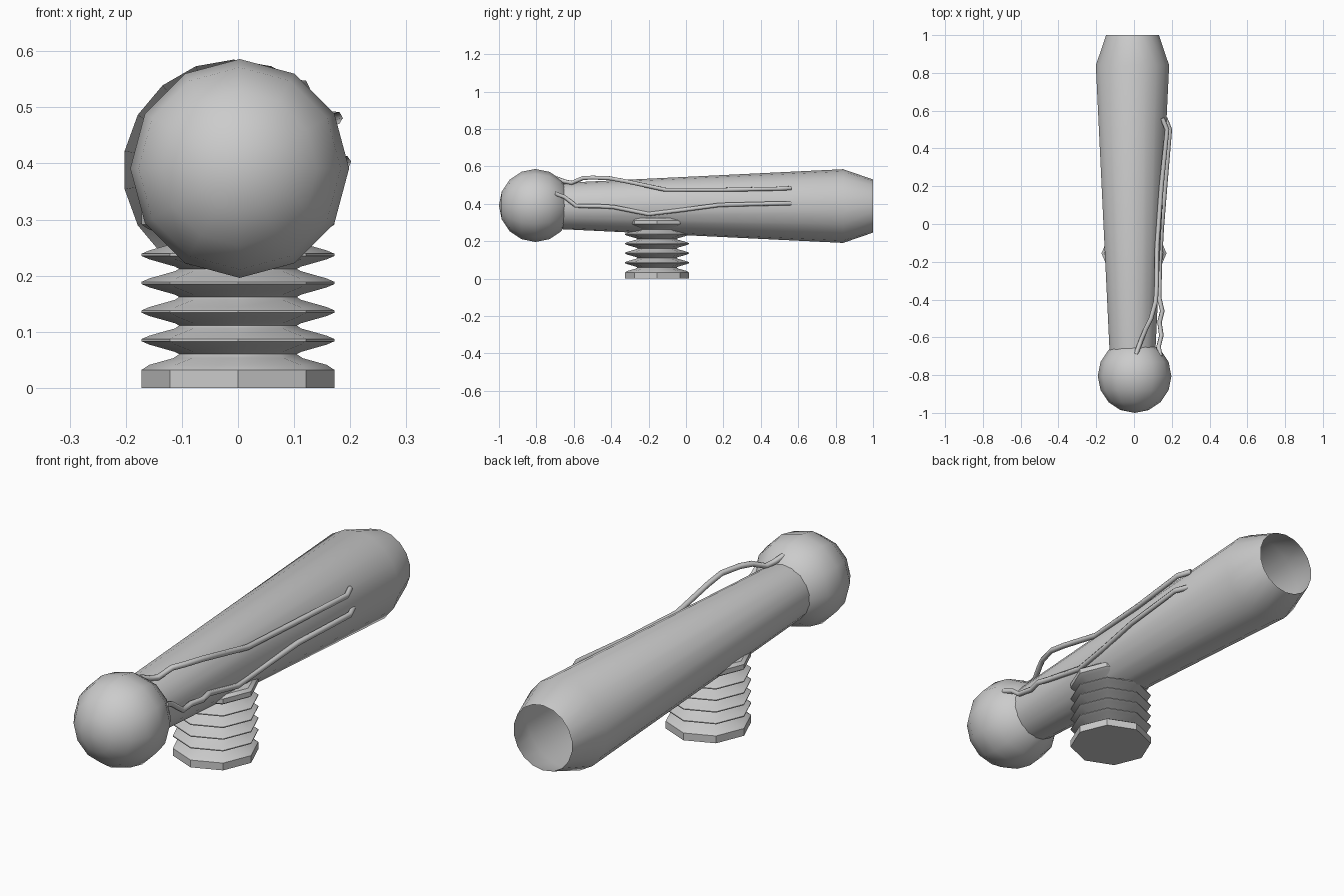
import bpy, bmesh, math
from mathutils import Matrix

if "Cube" in bpy.data.objects:
    bpy.data.objects.remove(bpy.data.objects["Cube"])


def finish(bm, name, angle=30):
    """Turn a bmesh into a named, smooth-by-angle object."""
    bmesh.ops.recalc_face_normals(bm, faces=bm.faces)
    me = bpy.data.meshes.new(name)
    bm.to_mesh(me)
    bm.free()
    ob = bpy.data.objects.new(name, me)
    bpy.context.collection.objects.link(ob)
    bpy.ops.object.select_all(action='DESELECT')
    ob.select_set(True)
    bpy.context.view_layer.objects.active = ob
    bpy.ops.object.shade_smooth_by_angle(angle=math.radians(angle))
    return ob


def lathe(name, profile, sides, matrix, cap_start=False, cap_end=False, angle=30):
    """Spin (radius, height) points about z, then place with the matrix."""
    bm = bmesh.new()
    rings = []
    for r, h in profile:
        rings.append([bm.verts.new((r * math.cos(a), r * math.sin(a), h))
                      for a in (2 * math.pi * i / sides + math.pi / 2 for i in range(sides))])
    for a, b in zip(rings, rings[1:]):
        for i in range(sides):
            j = (i + 1) % sides
            bm.faces.new((a[i], a[j], b[j], b[i]))
    if cap_start:
        bm.faces.new(rings[0])
    if cap_end:
        bm.faces.new(rings[-1])
    bm.transform(matrix)
    return finish(bm, name, angle)


# lathe z axis laid along +y, with ring vertices still starting at the top
along_y = Matrix(((1, 0, 0, 0), (0, 0, 1, 0), (0, 1, 0, 0), (0, 0, 0, 1)))

# Tapered barrel with an open narrowed end
lathe("barrel", [(0.122, -0.70), (0.197, 0.84), (0.142, 1.0)], 18,
      Matrix.Translation((-0.008, 0, 0.388)) @ along_y)

# Ball at the front
bm = bmesh.new()
bmesh.ops.create_uvsphere(bm, u_segments=12, v_segments=8, radius=0.195)
bm.transform(Matrix.Translation((0.003, -0.805, 0.391)) @ along_y)
finish(bm, "ball", 60)

# Bellows stand: octagonal base, four pleats, matching top collar
stand = [(0.172, 0.0), (0.172, 0.032), (0.158, 0.041), (0.115, 0.053)]
for z in (0.085, 0.136, 0.187, 0.237):
    stand += [(0.105, z - 0.025), (0.112, z - 0.021), (0.158, z - 0.008), (0.172, z - 0.002),
              (0.172, z + 0.002), (0.158, z + 0.008), (0.112, z + 0.021)]
stand += [(0.105, 0.262), (0.115, 0.270), (0.158, 0.282), (0.172, 0.291),
          (0.172, 0.312), (0.158, 0.323)]
lathe("bellows_stand", stand, 8, Matrix.Translation((0, -0.155, 0)), True, True, 40)

# Cables along the right side of the barrel
cables = {
    "upper_cable": [(0.01, -0.69, 0.535), (0.025, -0.65, 0.52), (0.04, -0.61, 0.512),
                    (0.065, -0.55, 0.538), (0.09, -0.50, 0.54), (0.115, -0.41, 0.537),
                    (0.12, -0.32, 0.52), (0.122, -0.11, 0.475), (0.145, 0.2, 0.475),
                    (0.175, 0.5, 0.481), (0.15, 0.56, 0.484)],
    "lower_cable": [(0.14, -0.70, 0.455), (0.13, -0.65, 0.437), (0.145, -0.59, 0.39),
                    (0.135, -0.52, 0.387), (0.15, -0.46, 0.387), (0.133, -0.39, 0.383),
                    (0.137, -0.20, 0.345), (0.147, -0.02, 0.367), (0.163, 0.18, 0.394),
                    (0.190, 0.5, 0.402), (0.165, 0.56, 0.402)],
}
for name, points in cables.items():
    curve = bpy.data.curves.new(name, 'CURVE')
    curve.dimensions = '3D'
    curve.bevel_depth = 0.012
    curve.bevel_resolution = 1
    curve.use_fill_caps = True
    spline = curve.splines.new('POLY')
    spline.points.add(len(points) - 1)
    for p, co in zip(spline.points, points):
        p.co = (*co, 1)
    spline.use_smooth = True
    bpy.context.collection.objects.link(bpy.data.objects.new(name, curve))
